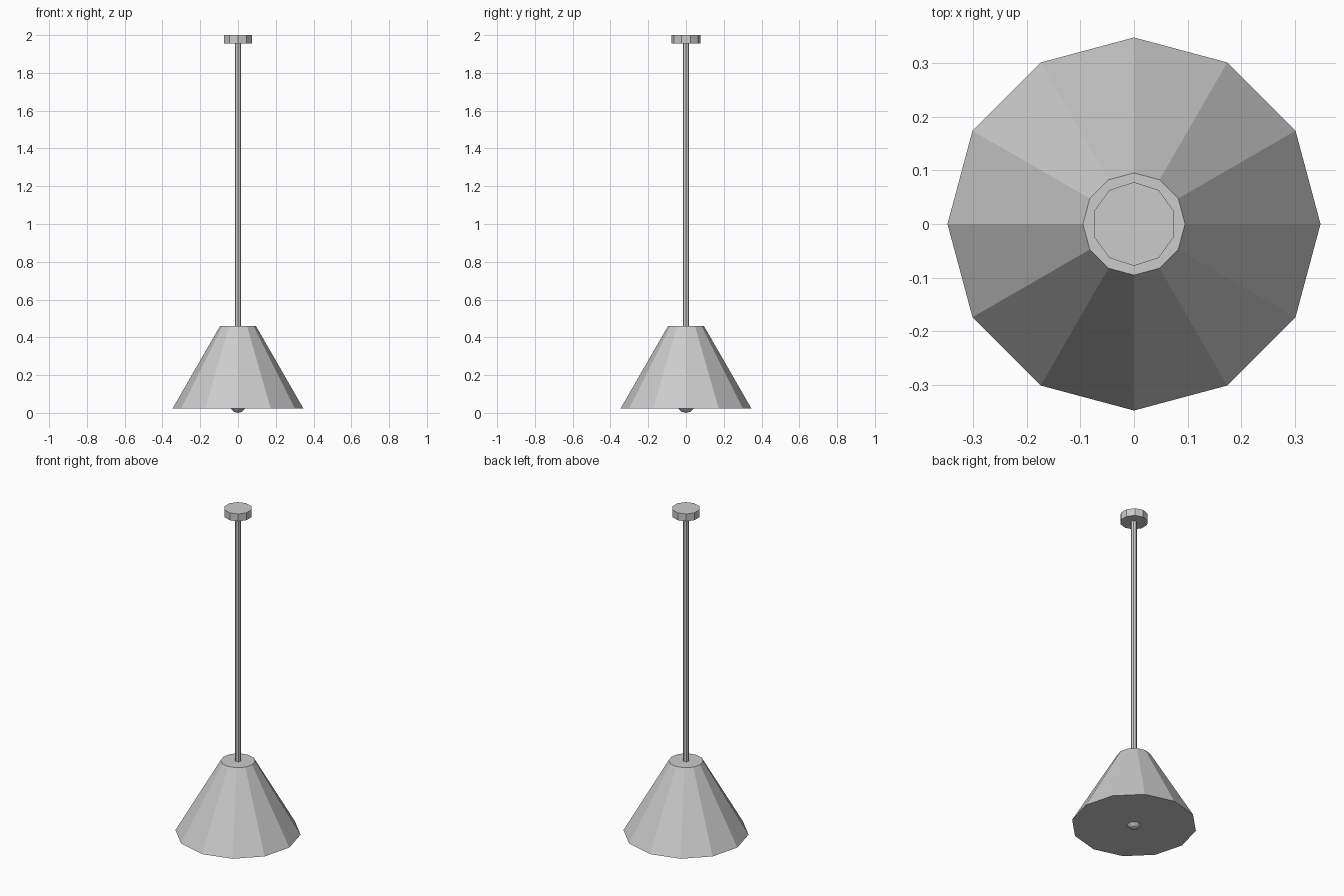
import bpy

if "Cube" in bpy.data.objects:
    bpy.data.objects.remove(bpy.data.objects["Cube"])


def frustum(name, sides, r_bottom, r_top, z0, z1):
    """Flat-faced closed cone section standing between two heights."""
    bpy.ops.mesh.primitive_cone_add(vertices=sides, radius1=r_bottom, radius2=r_top,
                                    depth=z1 - z0, location=(0, 0, (z0 + z1) / 2))
    bpy.context.object.name = name


# Ceiling mount
frustum("ceiling_mount", 10, 0.078, 0.078, 1.955, 2.0)

# Hanging rod
frustum("hanging_rod", 8, 0.017, 0.017, 0.455, 1.96)

# Twelve-sided closed shade
frustum("shade", 12, 0.347, 0.095, 0.022, 0.46)

# Bulb, its tip showing below the shade
bpy.ops.mesh.primitive_uv_sphere_add(segments=10, ring_count=6, radius=0.048,
                                     location=(0, 0, 0.048))
bpy.context.object.name = "bulb"
